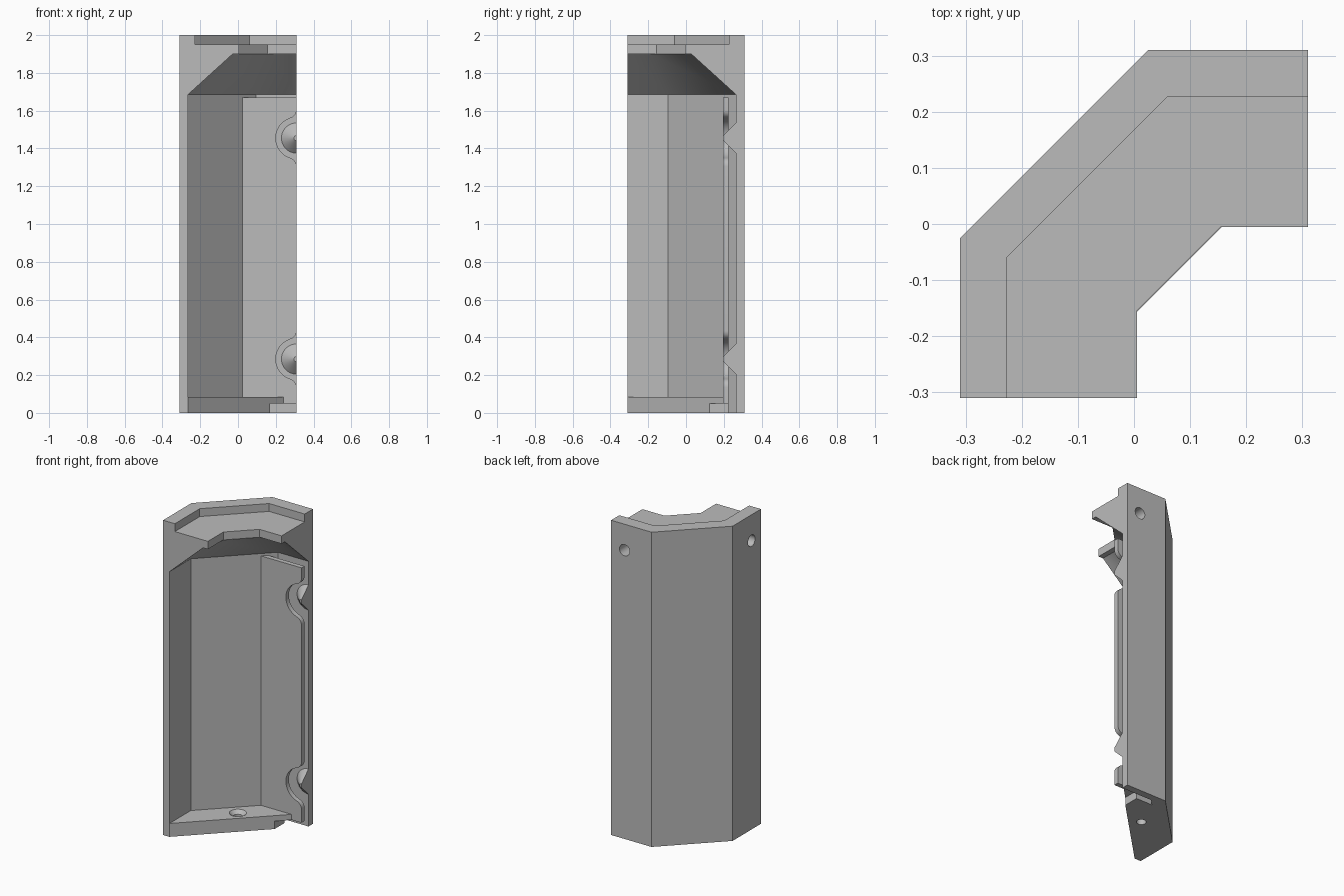
import bpy, bmesh
from math import pi, cos, sin, atan2
from mathutils import Matrix, Vector

if "Cube" in bpy.data.objects:
    bpy.data.objects.remove(bpy.data.objects["Cube"], do_unlink=True)

grey = bpy.data.materials.new("plain grey")
grey.use_nodes = True
grey.diffuse_color = (0.5, 0.5, 0.5, 1)
grey.node_tree.nodes["Principled BSDF"].inputs["Base Color"].default_value = (0.5, 0.5, 0.5, 1)

END = 0.31  # open ends lie at x = END and y = -END


def finish(name, bm):
    bmesh.ops.recalc_face_normals(bm, faces=bm.faces)
    mesh = bpy.data.meshes.new(name)
    bm.to_mesh(mesh)
    bm.free()
    mesh.materials.append(grey)
    obj = bpy.data.objects.new(name, mesh)
    bpy.context.collection.objects.link(obj)
    return obj


def loft(name, low, high):
    """Closed solid between two 3D loops of equal length."""
    bm = bmesh.new()
    a, b = ([bm.verts.new(p) for p in loop] for loop in (low, high))
    n = len(a)
    bm.faces.new(a)
    bm.faces.new(b)
    for i in range(n):
        j = (i + 1) % n
        bm.faces.new((a[i], a[j], b[j], b[i]))
    return finish(name, bm)


def level(points, z):
    return [(x, y, z) for x, y in points]


def bent_line(side, corner):
    """Three-sided path, symmetric about the diagonal."""
    return [(-side, -END), (-side, -corner), (corner, side), (END, side)]


def band(inner):
    return bent_line(END, 0.025) + inner[::-1]


def cut(obj, cutter):
    mod = obj.modifiers.new("cut", "BOOLEAN")
    mod.operation = "DIFFERENCE"
    mod.solver = "EXACT"
    mod.object = cutter
    bpy.context.view_layer.objects.active = obj
    bpy.ops.object.modifier_apply(modifier=mod.name)
    bpy.data.objects.remove(cutter, do_unlink=True)


def cone(name, centre, r1, r2, depth, axis, cut_x=None):
    bm = bmesh.new()
    turn = Vector((0, 0, 1)).rotation_difference(Vector(axis)).to_matrix().to_4x4()
    bmesh.ops.create_cone(bm, cap_ends=True, segments=40, radius1=r1, radius2=r2,
                          depth=depth, matrix=Matrix.Translation(centre) @ turn)
    if cut_x is not None:
        bmesh.ops.bisect_plane(bm, geom=bm.verts[:] + bm.edges[:] + bm.faces[:],
                               plane_co=(cut_x, 0, 0), plane_no=(1, 0, 0), clear_outer=True)
        bmesh.ops.holes_fill(bm, edges=[e for e in bm.edges if e.is_boundary])
    return finish(name, bm)


# Outer shell: wall, sloped canopy, top slab and raised rim
room = band(bent_line(0.265, 0.095))
canopy_top = band(bent_line(0.028, 0.19))
slab = band(bent_line(-0.005, 0.155))
rim = band(bent_line(0.227, 0.06))
loft("outer_wall", level(room, 0), level(room, 1.685))
canopy = loft("canopy", level(room, 1.685), level(canopy_top, 1.9))
loft("top_slab", level(slab, 1.9), level(slab, 1.95))
loft("top_rim", level(rim, 1.95), level(rim, 2))

# Blind mounting holes in the two side walls
cut(canopy, cone("hole_cutter", (0.215, END, 1.835), 0.036, 0.036, 0.2, (0, 1, 0)))
cut(canopy, cone("hole_cutter", (-END, -0.215, 1.835), 0.036, 0.036, 0.2, (1, 0, 0)))

# Floor with a notched end and a countersunk hole
back = [(0.055, 0.225), (-0.265, -0.095), (-0.265, -END)]
lower = [(0.17, 0.125), (0.17, 0.225)] + back
upper = [(0.24, 0.195), (0.24, 0.225)] + back
floor_low = loft("floor_lower", level(lower, 0), level(lower, 0.05))
floor_top = loft("floor_upper", level(upper, 0.05), level(upper, 0.085))
for part in (floor_low, floor_top):
    cut(part, cone("hole_cutter", (-0.025, 0.035, 0.05), 0.028, 0.028, 0.3, (0, 0, 1)))
cut(floor_top, cone("sink_cutter", (-0.025, 0.035, 0.075), 0.028, 0.052, 0.024, (0, 0, 1)))

# Inner panel with rounded scallops around each boss
BOSS_Z = (0.285, 1.455)
R, FILLET, REACH = 0.11, 0.047, 0.15
tilt = atan2(REACH, FILLET)  # angle of the tangent point above the -x direction
edge = []
for zc in BOSS_Z:
    for i in range(9):
        a = tilt * i / 8
        edge.append((END - FILLET + FILLET * cos(a), zc - REACH + FILLET * sin(a)))
    for i in range(1, 24):
        a = tilt * (i / 12 - 1)
        edge.append((END - R * cos(a), zc + R * sin(a)))
    for i in range(9):
        a = tilt * (i / 8 - 1)
        edge.append((END - FILLET + FILLET * cos(a), zc + REACH + FILLET * sin(a)))
outline = [(0.025, 0.05), (END, 0.05)] + edge + [(END, 1.67), (0.025, 1.67)]
panel = loft("inner_panel", [(x, 0.195, z) for x, z in outline],
             [(x + (0.03 if x < 0.03 else 0), 0.225, z) for x, z in outline])

# Half-cone bosses behind the scallops
bosses = [cone("cone_boss", (END, 0.232, zc), 0.082, 0.014, 0.07, (0, -1, 0), END)
          for zc in BOSS_Z]

# Smooth only the curved surfaces
bpy.ops.object.select_all(action="DESELECT")
for obj in [panel, canopy, floor_low, floor_top] + bosses:
    obj.select_set(True)
bpy.context.view_layer.objects.active = panel
bpy.ops.object.shade_smooth_by_angle(angle=pi / 6)
